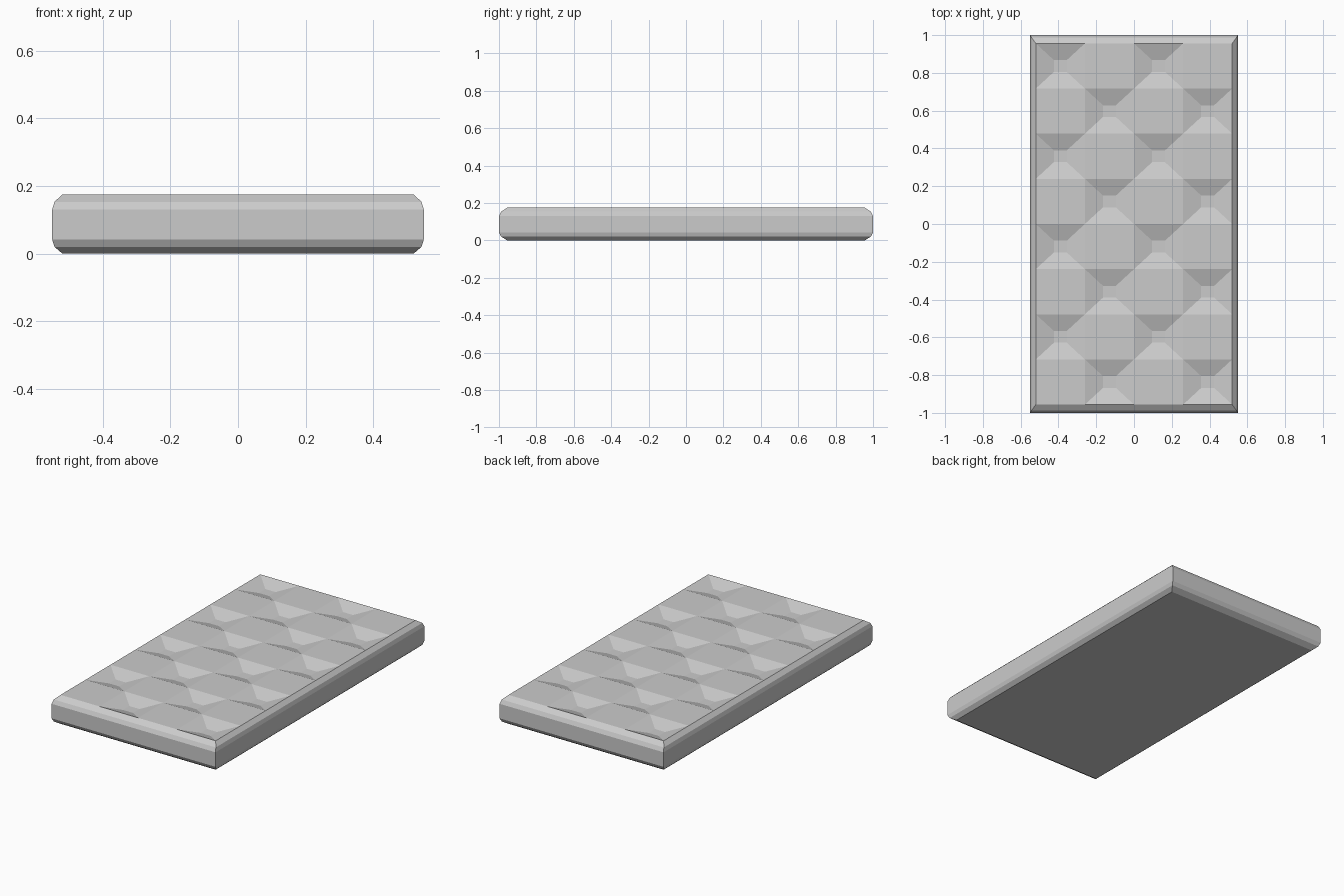
import bpy, bmesh
from mathutils import Vector

if "Cube" in bpy.data.objects:
    bpy.data.objects.remove(bpy.data.objects["Cube"])

TOP, PIT = 0.175, 0.03
HX, HY = 0.52, 0.956
# outer rings below the top: half width, half depth, height
RINGS = [(0.543, 0.988, 0.153), (0.55, 1.0, 0.13), (0.55, 1.0, 0.042),
         (0.543, 0.988, 0.02), (0.52, 0.956, 0.0)]
COLS, ROWS = 4, 8

bm = bmesh.new()

# top grid
grid = [[bm.verts.new((-HX + 2 * HX * i / COLS, HY - 2 * HY * j / ROWS, TOP))
         for i in range(COLS + 1)] for j in range(ROWS + 1)]
pits = []
for j in range(ROWS):
    for i in range(COLS):
        f = bm.faces.new((grid[j][i], grid[j + 1][i], grid[j + 1][i + 1], grid[j][i + 1]))
        if (i + j) % 2 == 0:
            pits.append(f)

# rounded rim and sides, extruded from the grid boundary
edges = [e for e in bm.edges if e.is_boundary]
px, py = HX, HY
for rx, ry, rz in RINGS:
    geom = bmesh.ops.extrude_edge_only(bm, edges=edges)["geom"]
    for v in (g for g in geom if isinstance(g, bmesh.types.BMVert)):
        v.co = Vector((v.co.x * rx / px, v.co.y * ry / py, rz))
    edges = [e for e in geom if isinstance(e, bmesh.types.BMEdge) and e.is_boundary]
    px, py = rx, ry
bmesh.ops.contextual_create(bm, geom=edges)

# checkerboard of small sunken pyramids
for f in pits:
    bmesh.ops.inset_individual(bm, faces=[f], thickness=0.01)
    c = f.calc_center_median()
    for v, (sx, sy) in zip(f.verts, ((-1, 1), (-1, -1), (1, -1), (1, 1))):
        v.co = c + Vector(((-1 if v.co.x < c.x else 1) * 0.034,
                           (-1 if v.co.y < c.y else 1) * 0.031, -PIT))

bmesh.ops.recalc_face_normals(bm, faces=bm.faces)
me = bpy.data.meshes.new("dimpled_slab")
bm.to_mesh(me)
bm.free()
bpy.context.collection.objects.link(bpy.data.objects.new("dimpled_slab", me))
